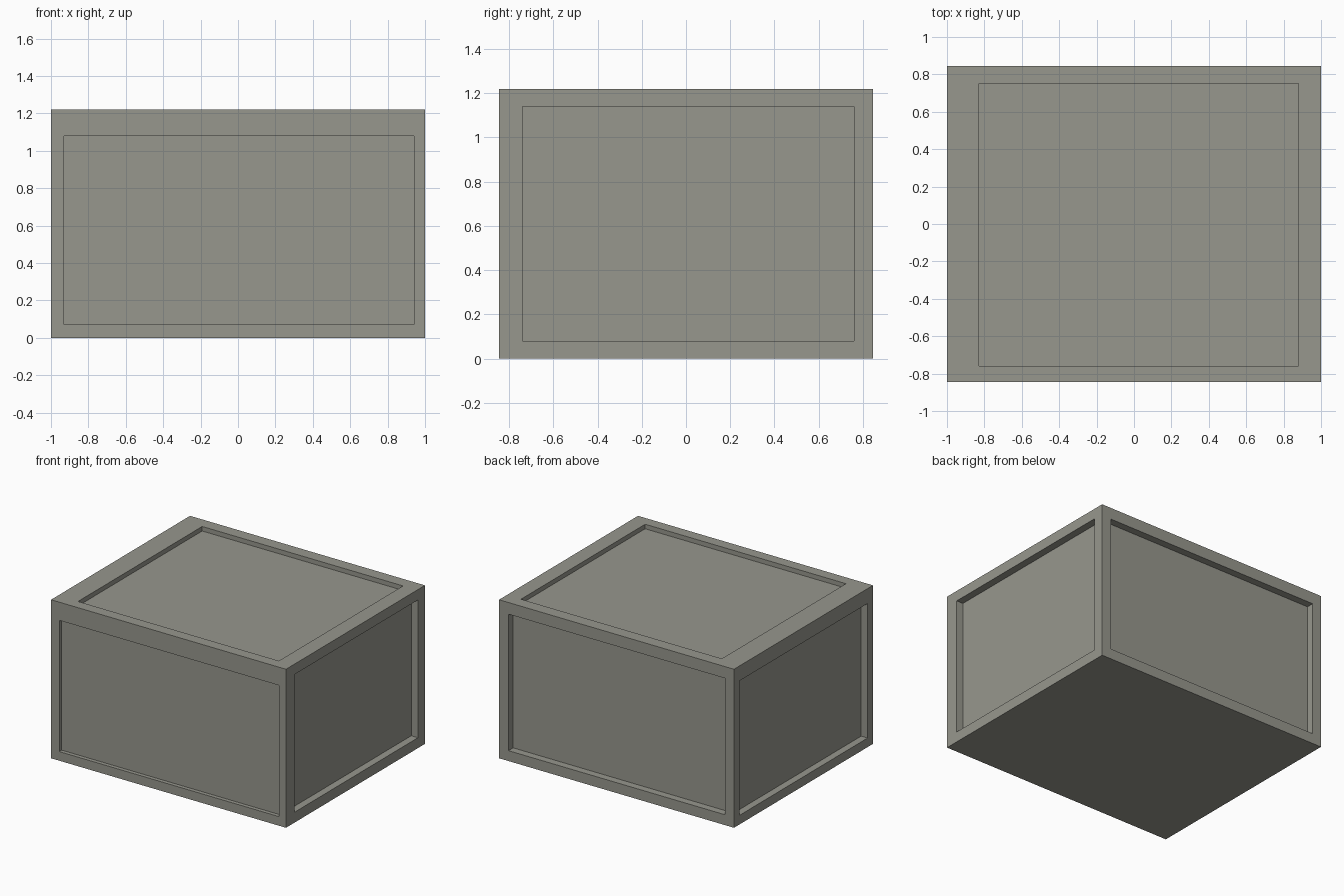
import bpy
import bmesh
from mathutils import Vector

old = bpy.data.objects.get("Cube")
if old:
    bpy.data.objects.remove(old, do_unlink=True)

SIZE = Vector((2.0, 1.69, 1.22))

# Recessed panels: facing direction, low corner, high corner, depth
# (the coordinate along the facing axis is ignored)
PANELS = [
    ((0, -1, 0), (-0.93, 0, 0.07), (0.94, 0, 1.08), 0.03),    # front
    ((0, 1, 0), (-0.925, 0, 0.08), (0.92, 0, 1.13), 0.057),   # back
    ((1, 0, 0), (0, -0.74, 0.08), (0, 0.76, 1.14), 0.057),    # left
    ((-1, 0, 0), (0, -0.78, 0.07), (0, 0.78, 1.105), 0.055),  # right
    ((0, 0, 1), (-0.83, -0.76, 0), (0.88, 0.75, 0), 0.035),   # top
]


def flat_material(name, color):
    mat = bpy.data.materials.new(name)
    mat.use_nodes = True
    mat.diffuse_color = color
    bsdf = mat.node_tree.nodes["Principled BSDF"]
    bsdf.inputs["Base Color"].default_value = color
    return mat


def recess(bm, facing, low, high, depth):
    """Inset the side facing one way, fit it to the panel, push it inward."""
    facing = Vector(facing)
    bm.normal_update()
    face = max(bm.faces, key=lambda f: f.normal.dot(facing) * f.calc_area())
    middle = face.calc_center_median()
    bmesh.ops.inset_individual(bm, faces=[face], thickness=0.05)
    for vert in face.verts:
        for axis in range(3):
            if facing[axis] == 0:
                corner = high if vert.co[axis] > middle[axis] else low
                vert.co[axis] = corner[axis]
    floor = bmesh.ops.extrude_discrete_faces(bm, faces=[face])["faces"][0]
    bmesh.ops.translate(bm, verts=floor.verts, vec=-facing * depth)


# Box body with a sunken panel on every side but the base
bm = bmesh.new()
bmesh.ops.create_cube(bm, size=1)
bmesh.ops.scale(bm, vec=SIZE, verts=bm.verts)
bmesh.ops.translate(bm, vec=(0, 0, SIZE.z / 2), verts=bm.verts)
for panel in PANELS:
    recess(bm, *panel)
bmesh.ops.recalc_face_normals(bm, faces=bm.faces)

mesh = bpy.data.meshes.new("panelled_box")
bm.to_mesh(mesh)
bm.free()
mesh.materials.append(flat_material("warm_grey", (0.31, 0.31, 0.27, 1)))
box = bpy.data.objects.new("panelled_box", mesh)
bpy.context.collection.objects.link(box)
